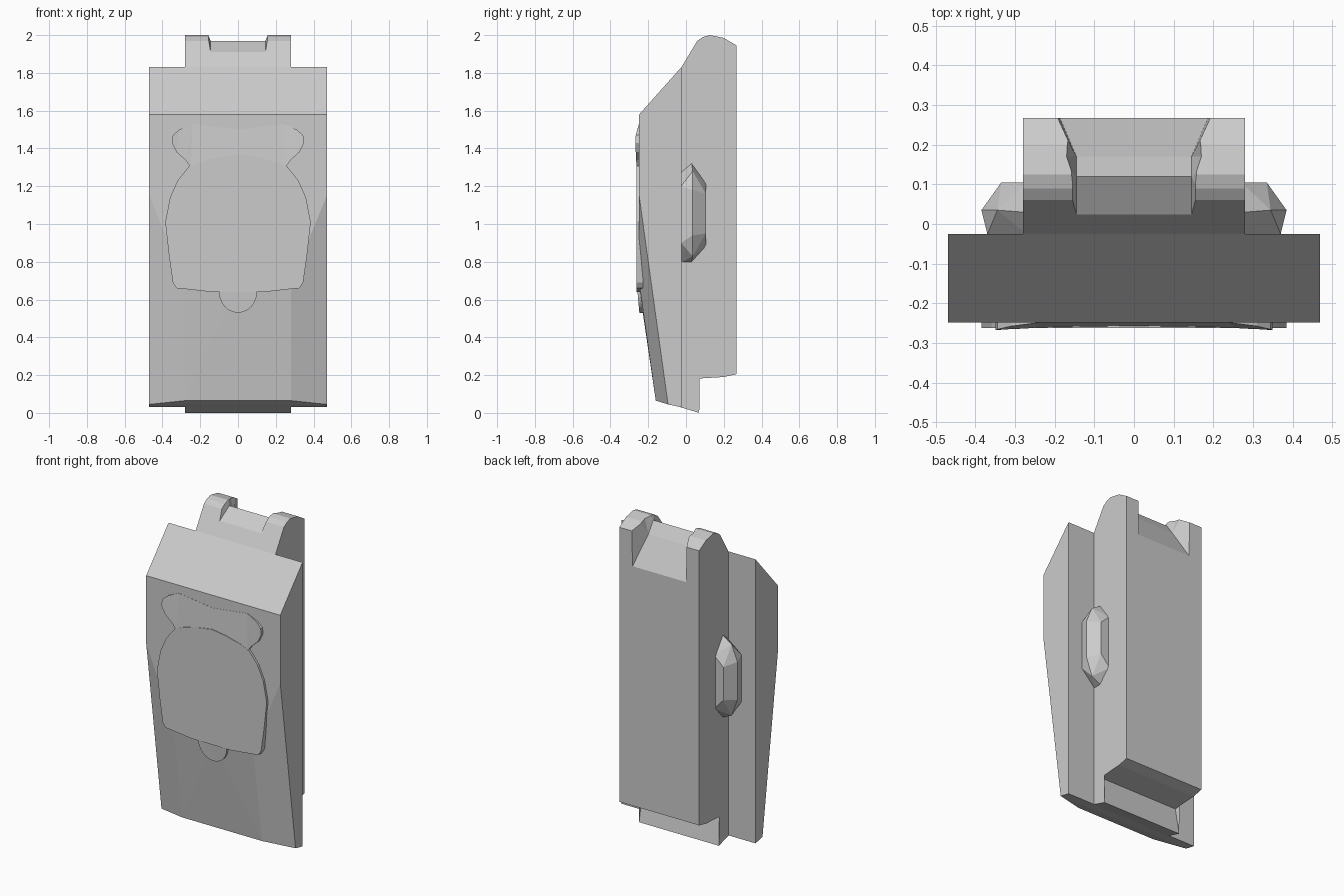
import bpy, bmesh, math

if "Cube" in bpy.data.objects:
    bpy.data.objects.remove(bpy.data.objects["Cube"])


def finish(name, bm):
    bmesh.ops.dissolve_limit(bm, angle_limit=0.01, verts=bm.verts, edges=bm.edges)
    bmesh.ops.recalc_face_normals(bm, faces=bm.faces)
    me = bpy.data.meshes.new(name)
    bm.to_mesh(me)
    bm.free()
    ob = bpy.data.objects.new(name, me)
    bpy.context.collection.objects.link(ob)
    return ob


def hull(name, pts):
    bm = bmesh.new()
    for p in pts:
        bm.verts.new(p)
    bmesh.ops.convex_hull(bm, input=bm.verts)
    loose = [v for v in bm.verts if not v.link_faces]
    bmesh.ops.delete(bm, geom=loose, context='VERTS')
    return finish(name, bm)


def loft(name, ring_a, ring_b):
    """Closed solid between two rings of equal length."""
    bm = bmesh.new()
    a = [bm.verts.new(p) for p in ring_a]
    b = [bm.verts.new(p) for p in ring_b]
    n = len(a)
    caps = [bm.faces.new(a), bm.faces.new(b[::-1])]
    for i in range(n):
        j = (i + 1) % n
        bm.faces.new((a[i], b[i], b[j], a[j]))
    bmesh.ops.triangulate(bm, faces=caps)
    return finish(name, bm)


def mirror(pts):
    """Right-hand outline from top centre to bottom centre, completed on the left."""
    return pts + [(-x, y, z) for x, y, z in reversed(pts) if x > 0]


def relief(name, half, back):
    ring = mirror(half)
    return loft(name, ring, [(x, back, z) for x, y, z in ring])


# Front shell: flat upper face, chamfered top, tapered lower corners
shell = [(0.47, -0.025, 1.83), (0.47, -0.248, 1.58), (0.47, -0.248, 1.15),
         (0.28, -0.248, 0.69), (0.28, -0.16, 0.065), (0.47, -0.095, 0.045),
         (0.47, -0.025, 0.03), (0, -0.248, 0.66)]
hull("front_shell", mirror(shell))

# Rear body with rounded lugs on top and a stepped foot
side = [(-0.03, 1.82), (0.06, 1.97), (0.09, 1.99), (0.125, 2.0), (0.2, 1.985),
        (0.268, 1.945), (0.268, 0.205), (0.2, 0.19), (0.035, 0.18),
        (0.07, 0.0), (-0.03, 0.03)]
body = loft("rear_body", [(-0.28, y, z) for y, z in side],
            [(0.28, y, z) for y, z in side])

# Channel cut between the lugs
floor = [(0.145, 0.0, 1.895), (0.145, 0.12, 1.97), (0.145, 0.17, 1.9), (0.19, 0.275, 1.71)]
bm = bmesh.new()
rows = [[bm.verts.new(p) for p in ((-w, y, z), (w, y, z), (0.2, y, 2.1), (-0.2, y, 2.1))]
        for w, y, z in floor]
for r, s in zip(rows, rows[1:]):
    for i in range(4):
        j = (i + 1) % 4
        bm.faces.new((r[i], r[j], s[j], s[i]))
bm.faces.new(rows[0])
bm.faces.new(rows[-1])
bmesh.ops.triangulate(bm, faces=bm.faces)
cutter = finish("channel_cutter", bm)
cutter.hide_render = True
mod = body.modifiers.new("channel", 'BOOLEAN')
mod.operation = 'DIFFERENCE'
mod.solver = 'EXACT'
mod.object = cutter
bpy.context.view_layer.objects.active = body
bpy.ops.object.modifier_apply(modifier=mod.name)
bpy.data.objects.remove(cutter)

# Faceted side catches
catch = [(0.27, 0.105, 0.88), (0.27, 0.105, 1.22), (0.335, 0.105, 0.95), (0.335, 0.105, 1.16),
         (0.385, 0.035, 0.94), (0.385, 0.035, 1.18), (0.345, 0.035, 0.83), (0.345, 0.035, 1.28),
         (0.28, 0.03, 0.80), (0.28, 0.03, 1.32), (0.37, -0.026, 0.9), (0.37, -0.026, 1.2),
         (0.27, -0.026, 0.795), (0.27, -0.026, 1.28)]
for s, label in ((1, "right"), (-1, "left")):
    hull("side_catch_" + label, [(s * x, y, z) for x, y, z in catch])

# Raised front panel
outline = [(0, 1.37), (0.1, 1.355), (0.2, 1.33), (0.26, 1.305), (0.32, 1.23), (0.36, 1.14),
           (0.385, 1.01), (0.365, 0.83), (0.345, 0.69), (0.325, 0.66), (0.27, 0.655),
           (0.14, 0.64), (0, 0.64)]
relief("front_panel", [(x, -0.262, z) for x, z in outline], -0.2)

# Winged ridge above the panel, fading into the shell at its top
relief("upper_ridge", [(0, -0.249, 1.5), (0.24, -0.249, 1.53), (0.31, -0.258, 1.5),
                       (0.345, -0.266, 1.47), (0.35, -0.268, 1.43), (0.325, -0.266, 1.38),
                       (0.28, -0.264, 1.34), (0.25, -0.262, 1.3), (0, -0.258, 1.36)], -0.24)

# Half-round tab below the panel
tab = [(0, -0.257, 0.66), (0.1, -0.257, 0.65)]
for i in range(1, 7):
    t = math.radians(15 * i)
    tab.append((0.1 * math.cos(t), -0.257 + 0.01 * math.sin(t), 0.64 - 0.11 * math.sin(t)))
tab[-1] = (0, -0.247, 0.53)
relief("lower_tab", tab, -0.2)
